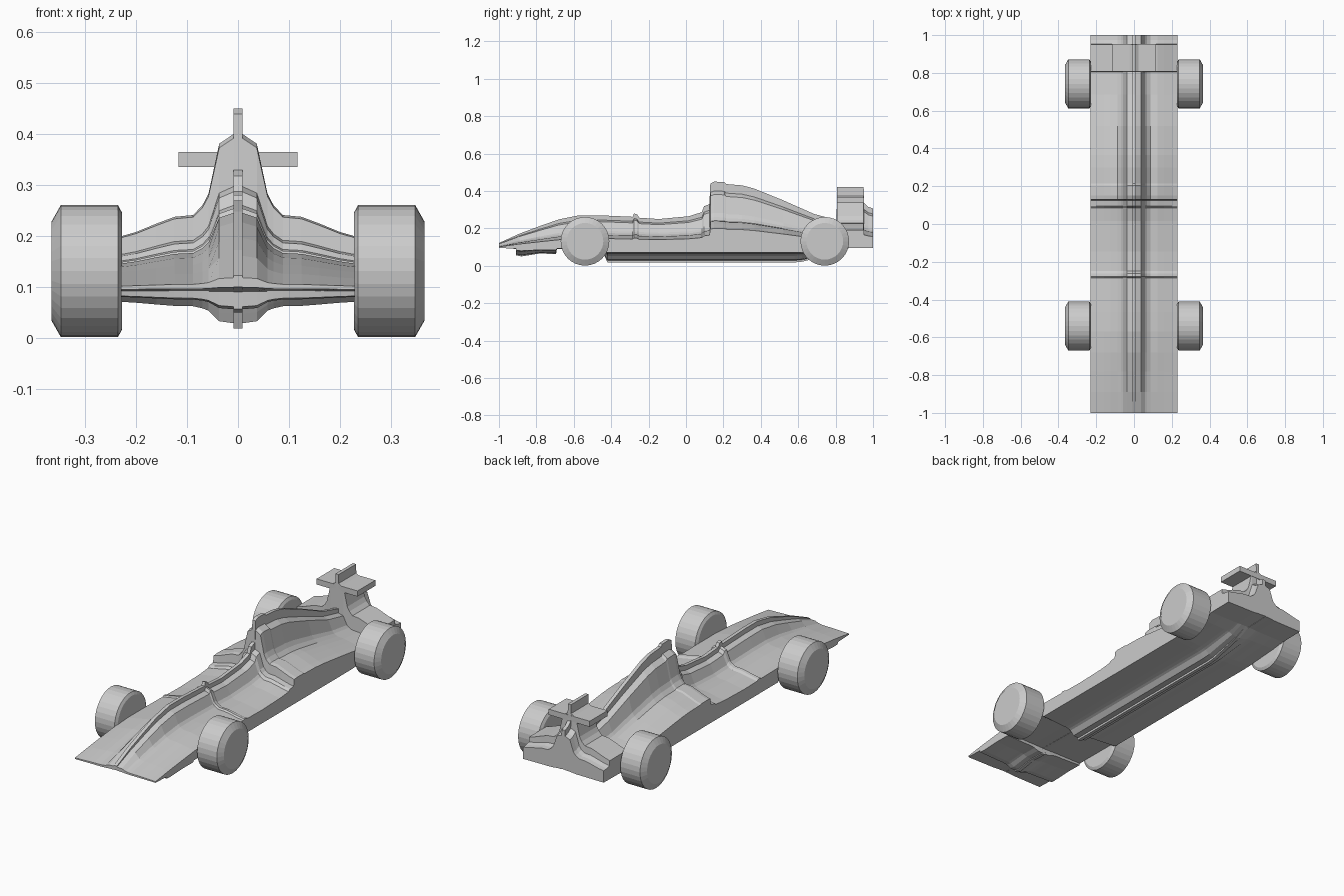
import bpy, bmesh, math

if "Cube" in bpy.data.objects:
    bpy.data.objects.remove(bpy.data.objects["Cube"])

def finish(bm, name):
    bmesh.ops.recalc_face_normals(bm, faces=bm.faces[:])
    mesh = bpy.data.meshes.new(name)
    bm.to_mesh(mesh)
    bm.free()
    ob = bpy.data.objects.new(name, mesh)
    bpy.context.collection.objects.link(ob)
    return ob

def bridge(bm, rings, closed=False):
    for a, b in zip(rings, rings[1:]):
        n = len(a)
        for i in range(n):
            j = (i + 1) % n
            bm.faces.new((a[i], a[j], b[j], b[i]))
    bm.faces.new(rings[0])
    bm.faces.new(rings[-1][::-1])

# Body: one side profile (y, z), squeezed in height towards the flanks
top = [(-1, .122), (-.89, .172), (-.78, .213), (-.68, .248), (-.57, .27),
       (-.465, .27), (-.285, .262), (-.278, .28), (-.262, .275), (-.25, .257),
       (-.145, .25), (.015, .265), (.085, .287), (.096, .318), (.125, .33),
       (.13, .44), (.15, .45), (.205, .448), (.215, .437), (.3, .43),
       (.365, .413), (.52, .35), (.685, .277), (.805, .245), (.808, .42),
       (.95, .42), (.953, .335), (.975, .315), (1, .307)]
bottom = [(1, .103), (.87, .097), (.8, .065), (.62, .022), (.58, .018),
          (-.42, .018), (-.43, .04), (-.45, .085), (-.69, .09), (-.695, .062),
          (-.78, .066), (-.88, .05), (-.908, .056), (-.91, .09), (-1, .1)]
MID = .093
half = [(.009, 1), (.0092, .86), (.037, .807), (.058, .532), (.07, .468),
        (.088, .415), (.125, .405), (.16, .368), (.2, .322), (.23, .298)]
stations = [(-x, s) for x, s in reversed(half)] + half
bm = bmesh.new()
rings = [[bm.verts.new((x, y, MID + s * (z - MID))) for y, z in top + bottom]
         for x, s in stations]
bridge(bm, rings)
finish(bm, "body")

# Rear wing plank
bm = bmesh.new()
bmesh.ops.create_cube(bm, size=1)
for v in bm.verts:
    v.co = (v.co.x * .234, v.co.y * .145 + .88, v.co.z * .029 + .35)
finish(bm, "rear_wing")

# Wheels: turned section (x, radius) with chamfered rims
SIDES = 32
section = [(.228, .115), (.236, .13), (.348, .13), (.366, .098)]
for end, yc in (("front", -.54), ("rear", .742)):
    for side, sx in (("left", -1), ("right", 1)):
        bm = bmesh.new()
        rings = [[bm.verts.new((sx * x, yc + r * math.cos(2 * math.pi * i / SIDES),
                                .131 + r * math.sin(2 * math.pi * i / SIDES)))
                  for i in range(SIDES)] for x, r in section]
        bridge(bm, rings)
        finish(bm, f"{end}_{side}_wheel")
